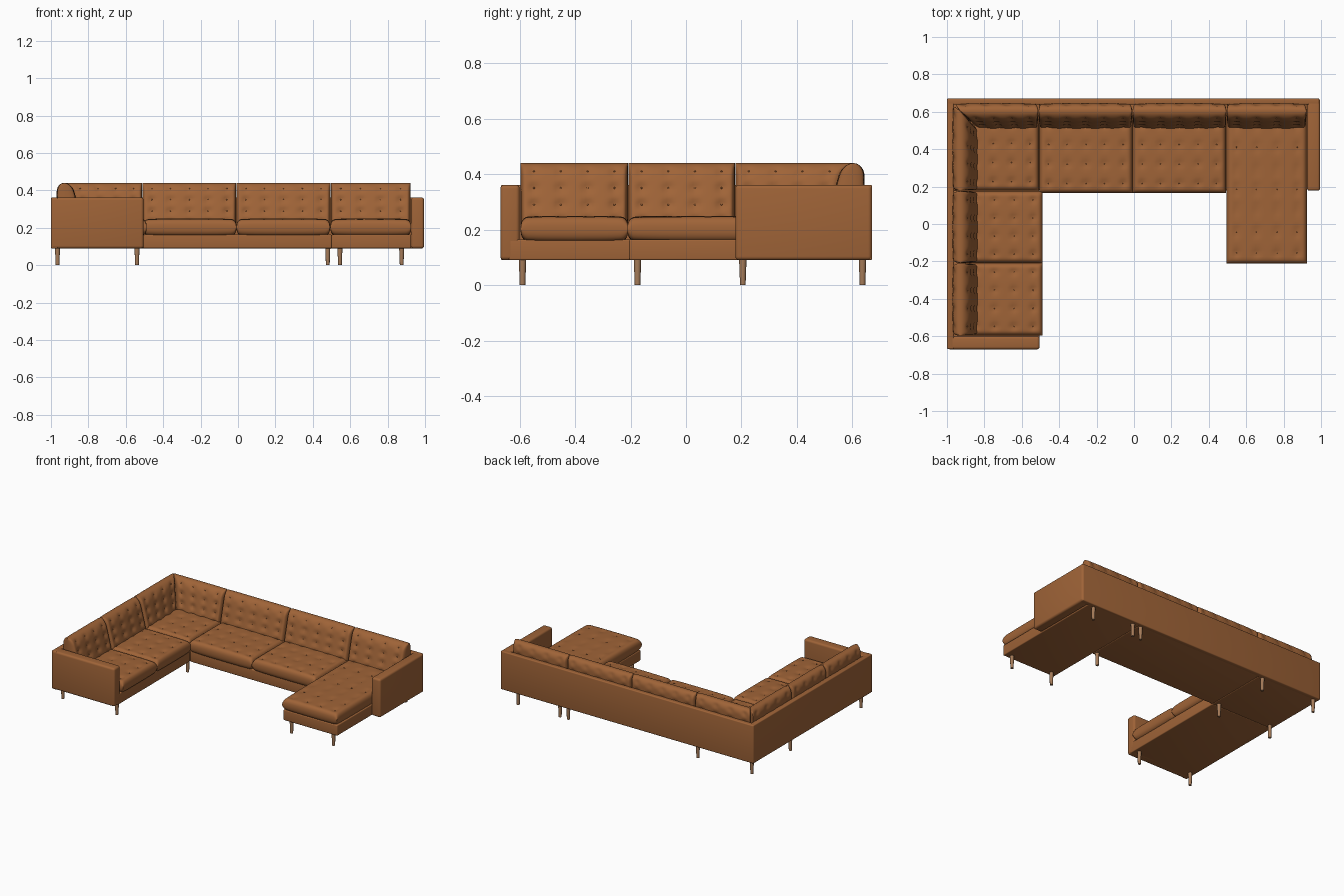
import bpy, bmesh, math
from mathutils import Matrix, Vector

if "Cube" in bpy.data.objects:
    bpy.data.objects.remove(bpy.data.objects["Cube"], do_unlink=True)


def material(name, rgb):
    mat = bpy.data.materials.new(name)
    mat.use_nodes = True
    mat.diffuse_color = (*rgb, 1)
    bsdf = mat.node_tree.nodes["Principled BSDF"]
    bsdf.inputs["Base Color"].default_value = (*rgb, 1)
    bsdf.inputs["Roughness"].default_value = 0.6
    return mat


leather = material("tan_leather", (0.35, 0.127, 0.039))
wood = material("light_wood", (0.38, 0.2, 0.1))


def finish(bm, name, mat, angle=40):
    mesh = bpy.data.meshes.new(name)
    bm.to_mesh(mesh)
    bm.free()
    obj = bpy.data.objects.new(name, mesh)
    bpy.context.collection.objects.link(obj)
    mesh.materials.append(mat)
    bpy.ops.object.select_all(action="DESELECT")
    obj.select_set(True)
    bpy.context.view_layer.objects.active = obj
    bpy.ops.object.shade_smooth_by_angle(angle=math.radians(angle))
    return obj


def box(name, x, y, z, bevel):
    """Upholstered block with softened edges, from (min, max) ranges."""
    bm = bmesh.new()
    bmesh.ops.create_cube(bm, size=1)
    for v in bm.verts:
        v.co = Vector(r[0] + (r[1] - r[0]) * (c + 0.5) for r, c in zip((x, y, z), v.co))
    bmesh.ops.bevel(bm, geom=bm.edges[:], offset=bevel, segments=4, profile=0.5, affect="EDGES")
    finish(bm, name, leather)


def lerp(a, b, t):
    return a + (b - a) * (t + 1) / 2


def edge_round(t, radius, power):
    """Thickness factor falling to zero at the rim."""
    d = 1 - abs(t)
    if d >= radius:
        return 1
    return max(0, 1 - (1 - d / radius) ** power) ** (1 / power)


def cushion(name, place, size, tufts, radii, power):
    """Two gridded sheets joined at the rim; the outer one is button tufted."""
    bm = bmesh.new()
    cols, rows = tufts
    buttons = [((2 * i + 1) / cols - 1, (2 * j + 1) / rows - 1)
               for i in range(cols) for j in range(rows)]

    def depth(u, v):
        w = edge_round(u, 2 * radii[0] / size[0], power) * edge_round(v, 2 * radii[1] / size[1], power)
        w *= (1 - 0.1 * u ** 4) * (1 - 0.1 * v ** 4)
        for bu, bv in buttons:
            dist = math.hypot((u - bu) * size[0], (v - bv) * size[1]) / 2
            w -= 0.2 * math.exp(-(dist / 0.018) ** 2) * w
        return w

    for side in (1, -1):
        sheet = bmesh.ops.create_grid(bm, x_segments=44, y_segments=36, size=1)["verts"]
        for vert in sheet:
            u, v = (math.sin(c * math.pi / 2) for c in vert.co[:2])
            vert.co = place(u, v, side * depth(u, v))
    bmesh.ops.remove_doubles(bm, verts=bm.verts[:], dist=0.00002)
    for bu, bv in buttons:
        spot = Matrix.Translation(place(bu, bv, depth(bu, bv)))
        bmesh.ops.create_icosphere(bm, subdivisions=1, radius=0.004, matrix=spot)
    bmesh.ops.recalc_face_normals(bm, faces=bm.faces[:])
    finish(bm, name, leather, 60)


def seat(name, x, y, tufts):
    def place(u, v, w):
        return Vector((lerp(*x, u), lerp(*y, v), lerp(0.155, 0.25, w)))
    cushion(name, place, (x[1] - x[0], y[1] - y[0]), tufts, (0.03, 0.03), 2.5)


REAR, SIDE_REAR = 0.645, -0.97


def back(name, span, tufts, side=False, mitre=False):
    """Leaning back cushion; the side run is the rear run turned about the corner."""
    def place(u, v, w):
        front = lerp(0.497, 0.562, v)
        y = lerp(REAR, front, w)
        inset = REAR - y
        z = lerp(0.2, 0.44, v)
        if side:
            end = REAR - inset if mitre else span[1]
            return Vector((SIDE_REAR + inset, lerp(span[0], end, u), z))
        start = SIDE_REAR + inset if mitre else span[0]
        return Vector((lerp(start, span[1], u), y, z))
    cushion(name, place, (span[1] - span[0], 0.24), tufts, (0.016, 0.045), 2.2)


# Low platform under each section
BASE = (0.09, 0.165)
box("corner_base", (-0.99, -0.505), (0.18, 0.66), BASE, 0.006)
box("side_base", (-0.99, -0.505), (-0.64, 0.18), BASE, 0.006)
box("middle_base", (-0.505, 0.5), (0.18, 0.66), BASE, 0.006)
box("chaise_base", (0.5, 0.925), (-0.205, 0.66), BASE, 0.006)

# Outer shell panels and the two arms
SHELL = (0.09, 0.362)
box("rear_panel", (-0.998, 0.99), (0.638, 0.672), SHELL, 0.007)
box("side_panel", (-1.0, -0.963), (-0.668, 0.67), SHELL, 0.007)
box("front_arm", (-0.999, -0.505), (-0.67, -0.6), SHELL, 0.014)
box("left_arm", (0.925, 0.995), (0.178, 0.671), SHELL, 0.014)

# Seat cushions
seat("corner_seat", (-0.9, -0.508), (0.178, 0.58), (4, 4))
seat("middle_seat_right", (-0.506, -0.008), (0.165, 0.58), (5, 4))
seat("middle_seat_left", (-0.008, 0.492), (0.165, 0.58), (5, 4))
seat("chaise_seat", (0.494, 0.926), (-0.212, 0.58), (4, 7))
seat("side_seat_rear", (-0.9, -0.488), (-0.208, 0.176), (4, 4))
seat("side_seat_front", (-0.9, -0.488), (-0.597, -0.208), (4, 4))

# Back cushions, mitred together in the corner
back("corner_back_rear", (-0.9, -0.512), (4, 4), mitre=True)
back("middle_back_right", (-0.51, -0.01), (5, 4))
back("middle_back_left", (-0.008, 0.494), (5, 4))
back("chaise_back", (0.496, 0.922), (4, 4))
back("corner_back_side", (0.178, 0.57), (4, 4), side=True, mitre=True)
back("side_back_rear", (-0.208, 0.176), (4, 4), side=True)
back("side_back_front", (-0.597, -0.21), (4, 4), side=True)

# Tapered wooden legs, listed as rows of x positions at each y
LEGS = {0.637: (-0.965, -0.54, 0.48, 0.545, 0.875), 0.205: (-0.965, -0.54, 0.48),
        -0.175: (0.545, 0.875), -0.59: (-0.965, -0.54)}
for y, xs in LEGS.items():
    for x in xs:
        bm = bmesh.new()
        bmesh.ops.create_cone(bm, cap_ends=True, segments=16, radius1=0.01, radius2=0.0135,
                              depth=0.095, matrix=Matrix.Translation((x, y, 0.0475)))
        finish(bm, "leg", wood)
